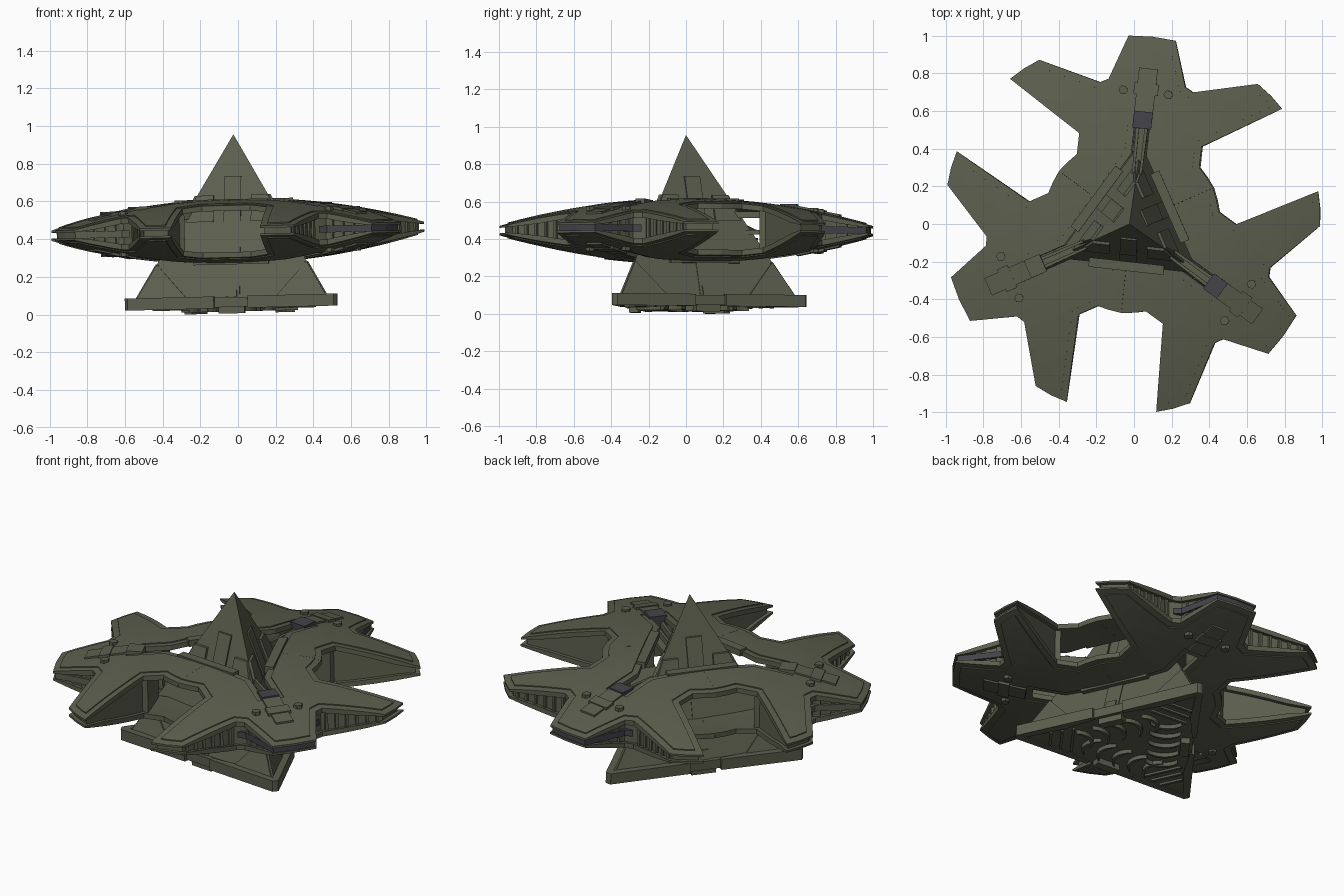
import bpy, bmesh, math
from mathutils import Matrix, Vector

if "Cube" in bpy.data.objects:
    bpy.data.objects.remove(bpy.data.objects["Cube"])

C, APEX = 0.447, 0.96                      # mid height of the hull, tip of the pyramid


def material(name, rgb):
    m = bpy.data.materials.new(name)
    m.diffuse_color = (*rgb, 1)
    m.use_nodes = True
    m.node_tree.nodes["Principled BSDF"].inputs["Base Color"].default_value = m.diffuse_color
    return m


GREEN = material("olive green", (0.106, 0.113, 0.075))
GREY = material("slate grey", (0.056, 0.056, 0.068))
parts = {}                                 # (name, material) -> bmesh


def spin(k):
    return Matrix.Rotation(math.radians(120 * k), 4, 'Z')


def store(name, mat, bm, k):
    bmesh.ops.recalc_face_normals(bm, faces=bm.faces[:])
    bm.transform(spin(k))
    me = bpy.data.meshes.new("tmp")
    bm.to_mesh(me)
    bm.free()
    parts.setdefault((name, mat), bmesh.new()).from_mesh(me)
    bpy.data.meshes.remove(me)


def loft(name, mat, a, b, k=0):
    """Solid between two matching rings of points."""
    bm = bmesh.new()
    va, vb = [bm.verts.new(p) for p in a], [bm.verts.new(p) for p in b]
    bm.faces.new(va)
    bm.faces.new(vb)
    for i in range(len(a)):
        j = (i + 1) % len(a)
        bm.faces.new((va[i], va[j], vb[j], vb[i]))
    store(name, mat, bm, k)


def slab(name, mat, poly, z0, z1, k=0):
    loft(name, mat, [(x, y, z0) for x, y in poly], [(x, y, z1) for x, y in poly], k)


def rect(x0, x1, y0, y1):
    return [(x0, y0), (x1, y0), (x1, y1), (x0, y1)]


def curved_slab(name, mat, poly, lo, hi, k=0):
    """Plan outline filled with a grid, lower and upper surface given by functions of radius."""
    bm = bmesh.new()
    bm.faces.new([bm.verts.new((x, y, 0)) for x, y in poly])
    bm.normal_update()
    bmesh.ops.triangulate(bm, faces=bm.faces[:])
    for i in range(-7, 11):
        for axis in ((1, 0, 0), (0, 1, 0)):
            bmesh.ops.bisect_plane(bm, geom=bm.verts[:] + bm.edges[:] + bm.faces[:],
                                   plane_co=Vector(axis) * (i * 0.1 + 0.013), plane_no=axis)
    res = bmesh.ops.extrude_face_region(bm, geom=bm.faces[:], use_keep_orig=True)
    top = {g for g in res['geom'] if isinstance(g, bmesh.types.BMVert)}
    for v in bm.verts:
        r = math.hypot(v.co.x, v.co.y)
        v.co.z = hi(r) if v in top else lo(r)
    store(name, mat, bm, k)


def mirrored(half):
    return half + [(-x, y) for x, y in reversed(half) if x > 1e-6]


def inset(poly, d):
    """Offset inwards, leaving the seams between sectors where they are."""
    out, n, lines = [], len(poly), []
    seam = lambda p: abs(p[1] - abs(p[0]) * math.tan(math.pi / 6)) < 0.01
    for i in range(n):
        p, q = poly[i], poly[(i + 1) % n]
        e = Vector((q[0] - p[0], q[1] - p[1])).normalized()
        nrm = Vector((-e.y, e.x))
        lines.append((nrm, nrm.dot(Vector(p)) + (0 if seam(p) and seam(q) else d)))
    for i in range(n):
        (a, c), (b, f) = lines[i - 1], lines[i]
        det = a.x * b.y - a.y * b.x
        if abs(det) < 0.01:
            out.append(tuple(Vector(poly[i]) + b * d))
        else:
            out.append(((c * b.y - a.y * f) / det, (a.x * f - c * b.x) / det))
    return out


def h(r):                                  # half thickness of the lens-shaped hull
    return 0.176 - 0.143 * r * r


# plan outlines of one third of the hull (arm points along +y)
shell = mirrored([(0, .56), (.04, .56), (.04, .37), (.19, .11), (.411, .2375), (.371, .29),
                  (.327, .337), (.327, .449), (.726, .695), (.66, .757), (.583, .812),
                  (.248, .73), (.205, .753), (.126, .992), (0, 1.0)])
core = mirrored([(0, .56), (.05, .56), (.05, .42), (.305, .43), (.305, .46), (.69, .695),
                 (.575, .785), (.25, .70), (.185, .73), (.105, .965), (0, .97)])
tip = mirrored([(0, .7), (.235, .72), (.197, .745), (.118, .982), (0, .99)])

for k in range(3):
    accent = GREEN if k == 1 else GREY
    for s, side in ((1, "upper"), (-1, "lower")):
        thick = lambda r: min(0.035, 0.55 * h(r))
        curved_slab(side + "_shell_rim", GREEN, shell,
                    lambda r: C + s * (h(r) - thick(r)), lambda r: C + s * (h(r) - .006), k)
        curved_slab(side + "_shell_panel", GREEN, inset(shell, .035),
                    lambda r: C + s * (h(r) - .015), lambda r: C + s * h(r), k)
        # deck fittings on the arm
        for x0, x1, y0, y1, e in ((-.05, .05, .6, .83, .010), (-.065, .065, .69, .75, .014)):
            q = rect(x0, x1, y0, y1)
            loft("arm_deck_plate", GREEN,
                 [(x, y, C + s * (h(y) - .02)) for x, y in q],
                 [(x, y, C + s * (h(y) + e)) for x, y in q], k)
        for x in (-.12, .12):
            ring = [(x + .025 * math.cos(a * math.pi / 3), .703 + .025 * math.sin(a * math.pi / 3))
                    for a in range(6)]
            slab("deck_stud", GREEN, ring, C + s * (h(.71) - .02), C + s * (h(.71) + .015), k)
    # recessed walls and mid plate between the shells
    curved_slab("arm_core", GREEN, core, lambda r: C - h(r) + .012, lambda r: C + h(r) - .012, k)
    slab("tip_mid_plate", accent, tip, C - .018, C + .018, k)
    # upright ribs on the recessed walls
    for (ax, ay), (bx, by), n in (((.575, .785), (.25, .705), 6), ((.185, .735), (.11, .955), 4)):
        for i in range(n):
            t = (i + .5) / n
            x, y = ax + (bx - ax) * t, ay + (by - ay) * t
            z = h(math.hypot(x, y)) - .015
            for m in (-1, 1):
                slab("wall_rib", GREEN, rect(m * x - .008, m * x + .008, y - .01, y + .01),
                     C - z, C + z, k)
    # strut from the pyramid corner to the arm
    slab("corner_strut", GREEN, rect(-.022, .022, .28, .57), C - .018, C + .006, k)
    slab("strut_block", accent, rect(-.05, .05, .51, .6), C + .02, C + h(.55) + .01, k)
    for m in (-1, 1):
        a = [(m * .012, .25), (m * .026, .25), (m * .032, .52), (m * .014, .52)]
        slab("strut_rail", GREEN, a, C + .07, C + .105, k)


# central pyramid
def tri(radius, z):
    return [tuple(spin(k) @ Vector((0, radius, z))) for k in range(3)]


loft("pyramid", GREEN, tri(.68 * (APEX - .08), .08), tri(.001, APEX))
slab("base_plate", GREEN, [p[:2] for p in tri(.64, 0)], .046, .098)


def face_plate(name, pts, t, k):
    """Plate lying on a pyramid face, points given as (sideways, height)."""
    f = lambda d: [(u, -(.34 * (APEX - z) + d), z) for u, z in pts]
    loft(name, GREEN, f(-.012), f(t), k)


for k in range(3):
    face_plate("face_upper_panel", rect(-.045, .045, .5, .74), .010, k)
    face_plate("face_lower_panel", rect(-.045, .045, .1, .5), .005, k)
    face_plate("face_hatch", rect(-.03, .03, .1, .15), .012, k)
    for m in (-1, 1):
        face_plate("face_shoulder", [(m * .10, .5), (m * .25, .5), (m * .19, .64), (m * .10, .64)],
                   .015, k)
        face_plate("face_corner_panel", [(m * .40, .28), (m * .505, .1), (m * .24, .1)], .008, k)
    # trim around the opening in the hull
    slab("opening_trim", GREEN, rect(-.2, .2, -.25, -.2), .58, .618, k)
    slab("lower_trim", GREEN, rect(-.2, .2, -.265, -.205), .272, .3, k)
    # thick corner pads of the base
    pad = mirrored([(0, .60), (.10, .40), (.225, .23), (.245, .245), (.018, .645), (0, .648)])
    slab("base_corner_pad", GREEN, pad, .040, .104, k)
    # curved claws and slats under the base
    for i in range(5):
        cx, rad = -.2 + .1 * i, .10
        arc = [math.radians(-60 + 15 * j) for j in range(9)]
        outer = [(cx - .08 + rad * math.cos(a), -.16 + rad * math.sin(a)) for a in arc]
        inner = [(x - .015 * math.cos(a * 1.3) - .003, y) for (x, y), a in zip(outer, arc)]
        slab("base_claw", GREEN, outer + inner[::-1], .022, .05, k)
    for i in range(3):
        y = .33 + .06 * i
        w = (.62 - y) * .4
        slab("base_slat", GREEN, rect(-w, w, y, y + .015), .034, .05, k)
    slab("base_foot", GREEN, rect(-.07, .07, -.30, -.25), .012, .05, k)

# place everything: slight turn and lean of the whole model
place = (Matrix.Translation((-.012, 0, C)) @ Matrix.Rotation(math.radians(-1.4), 4, 'Y')
         @ Matrix.Translation((0, 0, -C)) @ Matrix.Rotation(math.radians(-6.3), 4, 'Z'))
low = min((place @ v.co).z for bm in parts.values() for v in bm.verts)
place = Matrix.Translation((0, 0, -low)) @ place
for (name, mat), bm in parts.items():
    bm.transform(place)
    me = bpy.data.meshes.new(name)
    bm.to_mesh(me)
    bm.free()
    me.materials.append(mat)
    bpy.context.collection.objects.link(bpy.data.objects.new(name, me))
